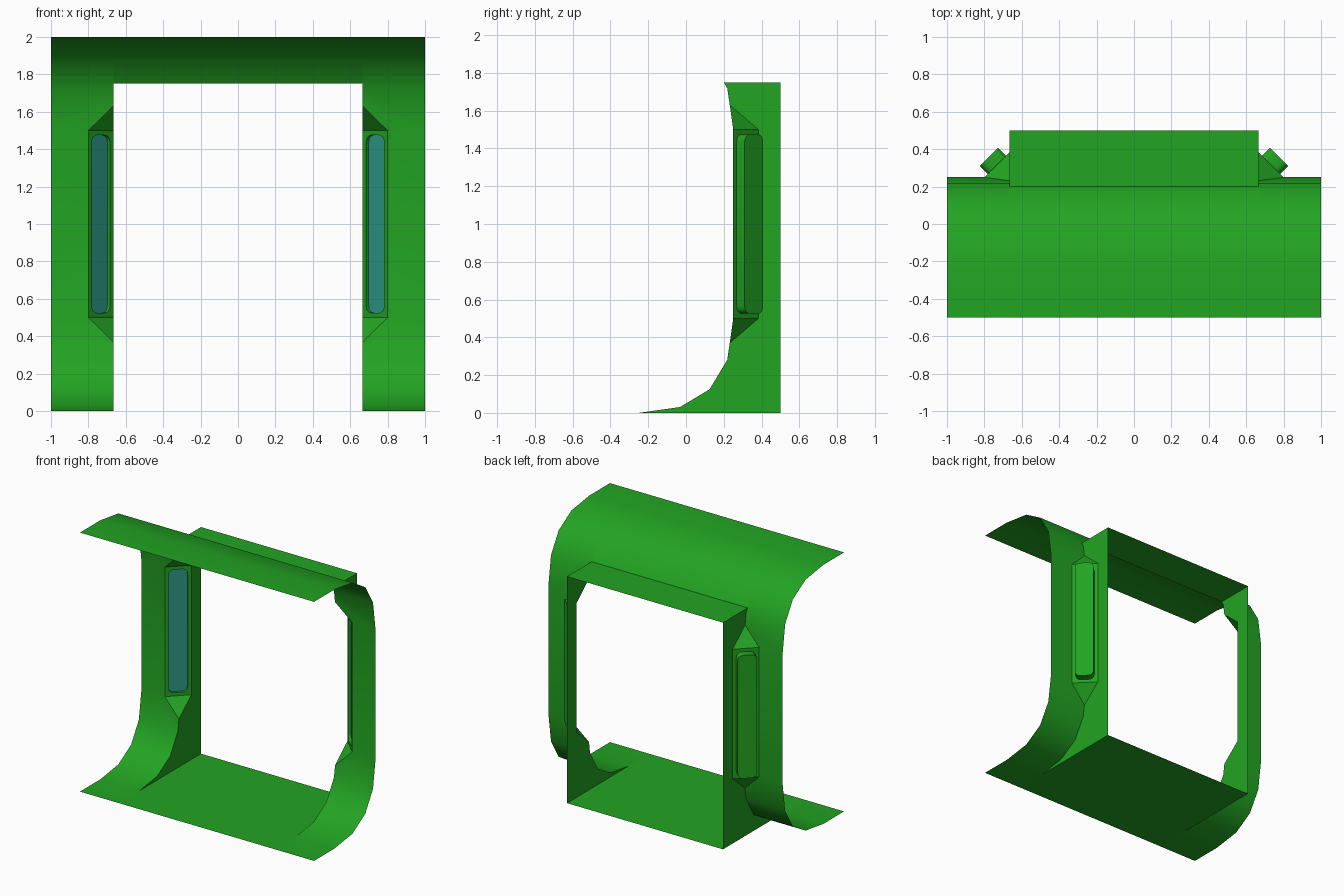
import bpy, math
from mathutils import Vector

if "Cube" in bpy.data.objects:
    bpy.data.objects.remove(bpy.data.objects["Cube"])

D = 2 / 3                      # half width of the doorway
C = 0.1333                     # chamfer leg
CENTRE = Vector((0, -0.1, 1))  # faces look into the room


def material(name, rgb):
    m = bpy.data.materials.new(name)
    m.diffuse_color = (*rgb, 1)
    m.use_nodes = True
    m.node_tree.nodes["Principled BSDF"].inputs["Base Color"].default_value = m.diffuse_color
    return m


GREEN = material("wall_green", (0.016, 0.37, 0.016))
BLUE = material("lens_blue", (0.026, 0.32, 0.25))


class Part:
    """Collects faces of the right half, then mirrors them across x = 0."""
    def __init__(self):
        self.verts, self.faces, self.index = [], [], {}

    def face(self, pts, target=CENTRE):
        pts = [Vector(p) for p in pts]
        mid = sum(pts, Vector()) / len(pts)
        n = Vector()
        for a, b in zip(pts, pts[1:] + pts[:1]):
            n += (a - mid).cross(b - mid)
        if n.dot(target - mid) < 0:
            pts.reverse()
        ids = []
        for p in pts:
            k = tuple(round(c, 5) for c in p)
            if k not in self.index:
                self.index[k] = len(self.verts)
                self.verts.append(k)
            ids.append(self.index[k])
        self.faces.append(ids)

    def build(self, name, mat):
        me = bpy.data.meshes.new(name)
        me.from_pydata(self.verts, [], self.faces)
        me.materials.append(mat)
        ob = bpy.data.objects.new(name, me)
        bpy.context.collection.objects.link(ob)
        mod = ob.modifiers.new("mirror", 'MIRROR')
        mod.merge_threshold = 0.0001
        bpy.ops.object.select_all(action='DESELECT')
        ob.select_set(True)
        bpy.context.view_layer.objects.active = ob
        bpy.ops.object.modifier_apply(modifier="mirror")
        bpy.ops.object.shade_smooth_by_angle(angle=math.radians(30))


# Curved profile (y, z): quadratic bend from flat floor up to the wall
bend = [(0.25 - 0.5 * (i / 4) ** 2, 0.5 * (1 - i / 4) ** 2) for i in range(5)]
low = [(-0.5, 0.0)] + bend[::-1]             # floor edge to z = 0.5
high = [(y, 2 - z) for y, z in low[::-1]]    # z = 1.5 to ceiling edge


def strip(part, a, b, x0, x1):
    part.face([(x0, *a), (x1, *a), (x1, *b), (x0, *b)])


def wall_y(z, a, b):
    return a[0] + (b[0] - a[0]) * (z - a[1]) / (b[1] - a[1])


tip_hi = (wall_y(1.63, high[0], high[1]), 1.63)
tip_lo = (tip_hi[0], 0.37)
lintel = (wall_y(1.75, high[1], high[2]), 1.75)

# Curved wall, notched at the doorway corner for the light
wall = Part()
for seq in (low[::-1], high):
    tip = tip_lo if seq[0][1] < 1 else tip_hi
    a, b = seq[0], seq[1]
    wall.face([(D + C, *a), (1, *a), (1, *b), (D, *b), (D, *tip)])
    for a, b in zip(seq[1:], seq[2:]):
        strip(wall, a, b, D, 1)
strip(wall, low[-1], high[0], D + C, 1)
for a, b in zip([lintel] + high[2:], high[2:]):
    strip(wall, a, b, 0, D)
wall.build("curved_wall", GREEN)

# Doorway lining: floor, head and jambs
door = Part()
door.face([(0, -0.5, 0), (D, -0.5, 0), (D, 0.5, 0), (0, 0.5, 0)])
door.face([(0, *lintel), (D, *lintel), (D, 0.5, 1.75), (0, 0.5, 1.75)])
jamb = low[1:-1] + [tip_lo, (0.25 + C, 0.5), (0.25 + C, 1.5), tip_hi,
                    high[1], lintel, (0.5, 1.75), (0.5, 0)]
door.face([(D, y, z) for y, z in jamb])
door.build("doorway_lining", GREEN)

# Light housing: chamfered corner with a rounded slot
S0 = D + C + 0.25              # x + y on the chamfer plane
K = D + C / 2 - 0.25 - C / 2   # x - y along the slot axis


def on_plane(u, w, s):
    return ((s + K) / 2 + u, (s - K) / 2 - u, 1 + w)


def slot(s, half=0.0485, tall=0.475, r=0.027, n=4):
    """Rounded rectangle as four corner arcs; r is measured along x."""
    k = math.sqrt(2)
    arcs = []
    for q, (sx, sz) in enumerate([(1, 1), (-1, 1), (-1, -1), (1, -1)]):
        arc = []
        for i in range(n + 1):
            t = math.pi / 2 * (q + i / n)
            arc.append(on_plane(sx * (half - r) + r * math.cos(t),
                                sz * (tall - r * k) + r * k * math.sin(t), s))
        arcs.append(arc)
    return arcs


house = Part()
rect = [on_plane(u * C / 2, w, S0)
        for u, w in [(1, .5), (-1, .5), (-1, -.5), (1, -.5)]]
front, back = slot(S0), slot(1.135)
for q in range(4):
    nxt = (q + 1) % 4
    house.face([rect[q], rect[nxt], front[nxt][0], front[q][-1]])
    for a, b in zip(front[q], front[q][1:]):
        house.face([rect[q], a, b])
f, g = sum(front, []), sum(back, [])
for i in range(len(f)):
    j = (i + 1) % len(f)
    mid = Vector(on_plane(0, max(-0.4, min(0.4, f[i][2] - 1)), 1.09))
    house.face([f[i], f[j], g[j], g[i]], mid)
house.face(g)
house.face([rect[0], rect[1], (D, *tip_hi)])
house.face([rect[2], rect[3], (D, *tip_lo)])
house.build("light_housing", GREEN)

# Light lens set just inside the slot
lens = Part()
lens.face(sum(slot(1.078), []))
lens.build("light_lens", BLUE)
